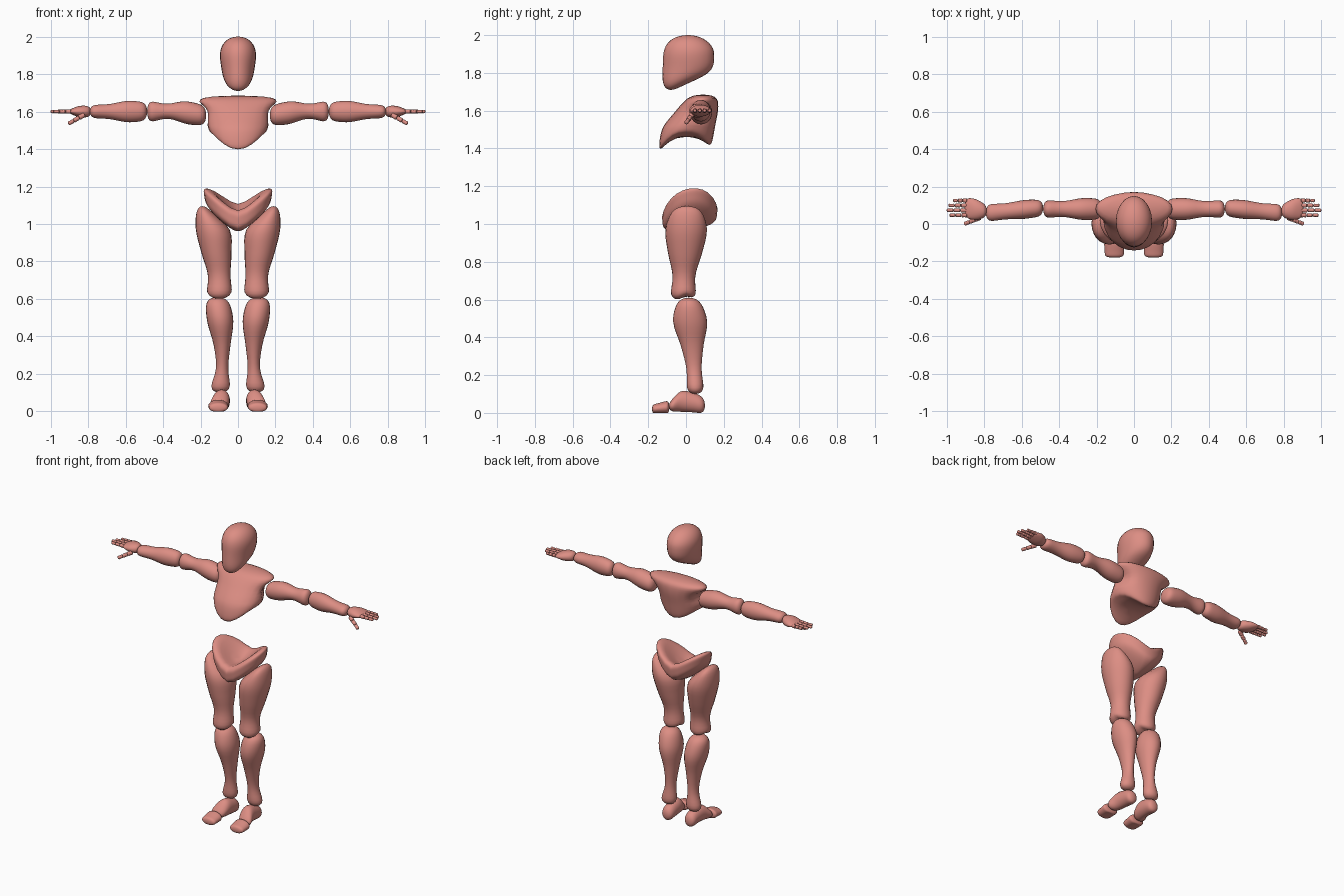
import bpy, bmesh
from math import sin, cos, pi, exp, sqrt
from mathutils import Vector

cube = bpy.data.objects.get("Cube")
if cube:
    bpy.data.objects.remove(cube, do_unlink=True)

# Single clay colour
clay = bpy.data.materials.new("salmon_clay")
clay.use_nodes = True
clay.diffuse_color = (.72, .27, .23, 1)
clay.node_tree.nodes["Principled BSDF"].inputs["Base Color"].default_value = clay.diffuse_color

AXES = {"X": (0, 1, 2), "Y": (1, 0, 2), "Z": (2, 0, 1)}
SIDES = RINGS = 24


def curve(values, u):
    """Smooth curve through evenly spaced values, for u from start to end."""
    place = u * (len(values) - 1)
    index = min(int(place), len(values) - 2)
    f = place - index
    a, b, c, d = (values[0], *values, values[-1])[index:index + 4]
    return b + f / 2 * (c - a + f * (2 * a - 5 * b + 4 * c - d + f * (3 * (b - c) + d - a)))


def form(name, axis, span, centre_a, centre_b, radius_a, radius_b,
         blunt=12, bend=None, mirror=True):
    """Oval body along an axis; blunt sets how square its rounded ends are."""
    along, across, up = AXES[axis]
    bm = bmesh.new()
    rings = []
    for k in range(RINGS + 1):
        u = (1 - cos(pi * k / RINGS)) / 2
        taper = sqrt(max(0, 1 - abs(2 * u - 1) ** blunt))
        ring = []
        for i in range(SIDES):
            angle = 2 * pi * i / SIDES
            p = Vector()
            p[along] = span[0] + u * (span[1] - span[0])
            p[across] = curve(centre_a, u) + taper * curve(radius_a, u) * cos(angle)
            p[up] = curve(centre_b, u) + taper * curve(radius_b, u) * sin(angle)
            ring.append(bm.verts.new(bend(p) if bend else p))
        rings.append(ring)
    for low, high in zip(rings, rings[1:]):
        for i in range(SIDES):
            bm.faces.new((low[i - 1], low[i], high[i], high[i - 1]))
    # Close each end to a single point
    bmesh.ops.remove_doubles(bm, verts=bm.verts, dist=1e-5)
    bmesh.ops.recalc_face_normals(bm, faces=bm.faces)
    for face in bm.faces:
        face.smooth = True
    mesh = bpy.data.meshes.new(name)
    bm.to_mesh(mesh)
    bm.free()
    mesh.materials.append(clay)
    obj = bpy.data.objects.new(name, mesh)
    bpy.context.collection.objects.link(obj)
    if mirror:
        obj.modifiers.new("both_sides", "MIRROR").use_axis = (True, False, False)


MIDDLE = (0, 0)

# Head: narrow chin in front, round skull behind
form("head", "Z", span=(1.71, 2), centre_a=MIDDLE, centre_b=(-.08, 0, .015, .01),
     radius_a=(.07, .085, .097, .09), radius_b=(.06, .125, .135, .12),
     blunt=4, mirror=False)


# Rib cage: arched underneath, hollowed at the armpits
def rib_bend(p):
    weight = min(1, max(0, (1.53 - p.z) / .15))
    p.z += .1 * weight * max(0, 1 - abs(p.y / .14) ** 2.5)
    hollow = exp(-((p.z - 1.58) / .05) ** 2 - ((p.y - .08) / .05) ** 2)
    p.x *= 1 - hollow / 5
    return p


form("rib_cage", "Z", span=(1.36, 1.685), centre_a=MIDDLE, centre_b=(-.01, 0, .02, .06, .09),
     radius_a=(.14, .155, .165, .18, .24), radius_b=(.13, .14, .135, .11, .08),
     bend=rib_bend, mirror=False)


# Pelvis: a dished disc folded into a V, with raised hips
def hip_bend(p):
    dish = max(0, 1 - p.x ** 2 / .02 - (p.y - .02) ** 2 / .015)
    p.z -= .04 * dish * (p.z / .14) ** 4
    p.z += .94 + .75 * sqrt(p.x ** 2 + .001) + .15 * p.y
    return p


form("pelvis", "Z", span=(0, .14), centre_a=MIDDLE, centre_b=(.02, .02),
     radius_a=(.17, .19), radius_b=(.14, .15), blunt=4, bend=hip_bend, mirror=False)


# Legs: the knee end of the thigh is notched
def knee_bend(p):
    p.z += .3 * max(0, .67 - p.z) * max(0, 1 - abs(p.y) / .05)
    return p


form("thighs", "Z", span=(.595, 1.095),
     centre_a=(.1, .1, .115, .135, .19), centre_b=(-.015, .005),
     radius_a=(.075, .06, .08, .09, .035), radius_b=(.075, .06, .09, .11, .08),
     bend=knee_bend)
form("shins", "Z", span=(.1, .61),
     centre_a=(.095, .085, .085, .095, .11), centre_b=(.05, .015),
     radius_a=(.06, .033, .045, .07, .065), radius_b=(.05, .04, .06, .09, .065))


# Feet: flat soles, separate toe pieces
def sole(p):
    p.z = max(p.z, 0)
    return p


form("feet", "Y", span=(.1, -.09),
     centre_a=(.085, .085, .09, .107), centre_b=(.04, .055, .06, .035),
     radius_a=(.04, .042, .045, .05), radius_b=(.045, .052, .054, .03),
     blunt=8, bend=sole)
form("toes", "Y", span=(-.088, -.18), centre_a=(.105, .105), centre_b=(.03, .02),
     radius_a=(.055, .05), radius_b=(.035, .025), blunt=8, bend=sole)

# Arms, held straight out at shoulder height
ARM = 1.6
form("upper_arms", "X", span=(.17, .485), centre_a=(.08, .08), centre_b=(ARM - .02, ARM, ARM),
     radius_a=(.055, .058, .042, .05), radius_b=(.055, .06, .04, .06))
form("forearms", "X", span=(.485, .79), centre_a=(.085, .06), centre_b=(ARM, ARM),
     radius_a=(.045, .05, .043, .048), radius_b=(.05, .057, .04, .036))
form("palms", "X", span=(.785, .905), centre_a=(.07, .085), centre_b=(ARM, ARM),
     radius_a=(.035, .055, .055), radius_b=(.03, .03, .012), blunt=6)


def digit(name, start, end, radius, joints=3):
    """A row of rounded bones from knuckle to tip."""
    start, end = Vector(start), Vector(end)
    turn = (end - start).to_track_quat("X", "Z")
    length = (end - start).length / joints
    for k in range(joints):
        r = radius * (1 - k / 10)
        form(f"{name}_bones_{k + 1}", "X", span=(k * length, (k + 1) * length),
             centre_a=MIDDLE, centre_b=MIDDLE, radius_a=(r, .85 * r, r), radius_b=(r, .85 * r, r),
             blunt=6, bend=lambda p: turn @ p + start)


# Fingers leave the palm side by side; the thumb points forward and down
reach = {"index": .985, "middle": 1, "ring": .99, "little": .965}
for i, (name, tip) in enumerate(reach.items()):
    y = .047 + .026 * i
    digit(name, (.89, y, ARM), (tip, y, ARM), radius=.0125)
digit("thumb", (.82, .035, ARM - .017), (.905, 0, ARM - .065), radius=.015)
